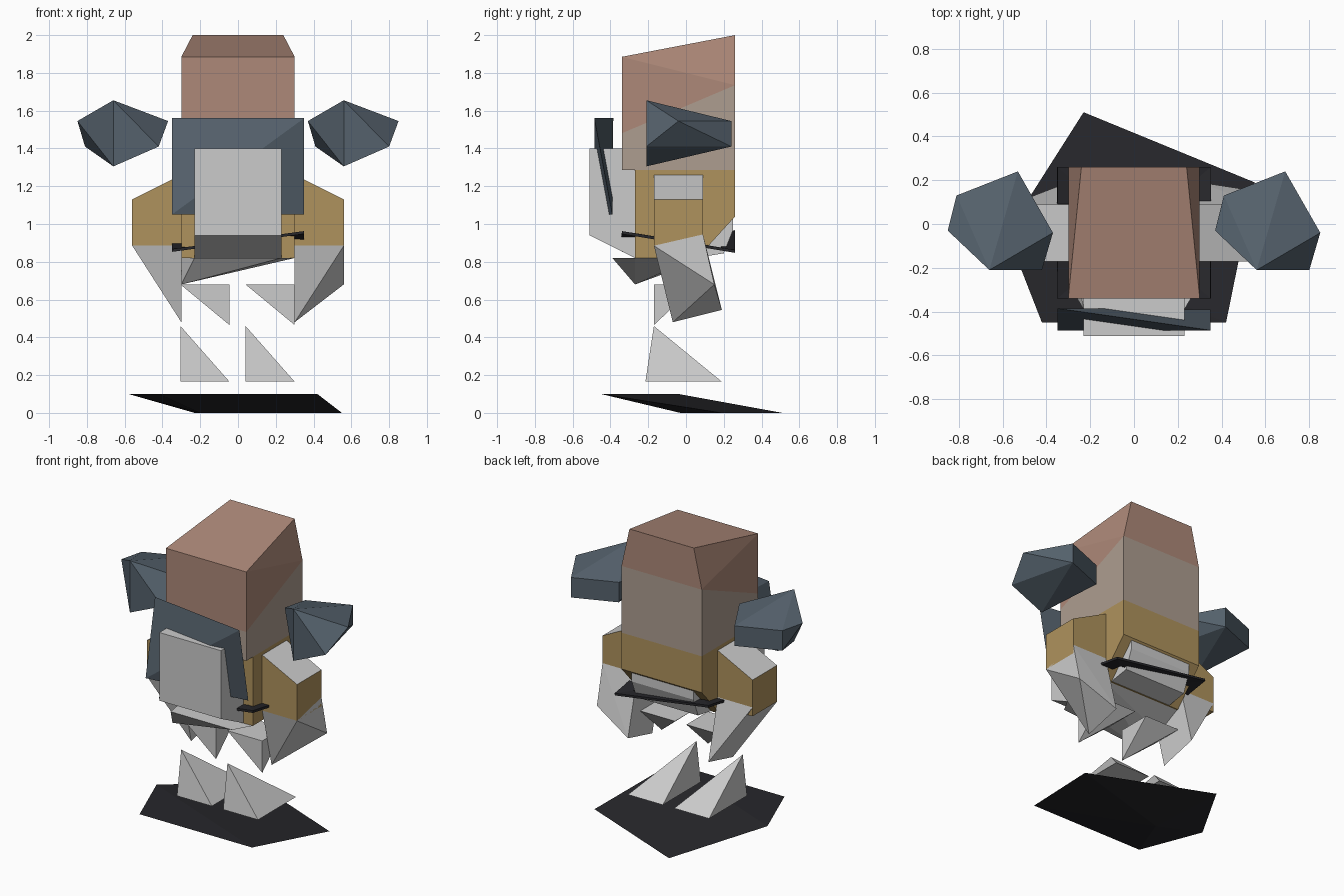
import bpy, bmesh
from mathutils import Vector

if "Cube" in bpy.data.objects:
    bpy.data.objects.remove(bpy.data.objects["Cube"])


def mat(name, rgb):
    m = bpy.data.materials.new(name)
    m.diffuse_color = (*rgb, 1)
    m.use_nodes = True
    m.node_tree.nodes["Principled BSDF"].inputs["Base Color"].default_value = m.diffuse_color
    return m


SKIN = mat("skin", (0.42, 0.25, 0.19))
TAN = mat("tan", (0.42, 0.34, 0.28))
GOLD = mat("gold", (0.43, 0.29, 0.11))
SLATE = mat("slate", (0.09, 0.12, 0.15))
BLACK = mat("black", (0.02, 0.02, 0.024))


def finish(name, bm, mats):
    bmesh.ops.recalc_face_normals(bm, faces=bm.faces[:])
    me = bpy.data.meshes.new(name)
    bm.to_mesh(me)
    bm.free()
    for m in mats:
        me.materials.append(m)
    ob = bpy.data.objects.new(name, me)
    bpy.context.collection.objects.link(ob)
    return ob


def hull_bm(points, offset=(0, 0, 0)):
    bm = bmesh.new()
    for p in points:
        bm.verts.new(Vector(p) + Vector(offset))
    bmesh.ops.convex_hull(bm, input=bm.verts[:])
    bmesh.ops.delete(bm, geom=[v for v in bm.verts if not v.link_faces], context='VERTS')
    return bm


def hull(name, points, *mats, offset=(0, 0, 0)):
    return finish(name, hull_bm(points, offset), mats)


def both(half, yz):
    """Extrude a yz outline between x = -half and x = half."""
    return [(s * half, y, z) for y, z in yz for s in (-1, 1)]


# Ground plate
hull("base_plate", [(-.58, -.04, .1), (-.42, -.45, .1), (.42, -.45, .1),
                    (.55, .19, 0), (-.23, .51, 0), (-.2, -.03, 0)], BLACK)

# Boots, knees and fists are shifted copies, not mirrored
boot = [(.04, -.215, .165), (.3, -.215, .165), (.3, .19, .165), (.04, .19, .165), (.04, -.17, .46)]
knee = [(.04, -.17, .68), (.3, -.17, .68), (.3, .06, .68), (.04, .06, .68), (.3, -.17, .465)]
fist = [(.56, -.21, 1.655), (.56, -.21, 1.305), (.37, -.03, 1.545), (.85, -.04, 1.545),
        (.69, .24, 1.545), (.69, .24, 1.41), (.41, .13, 1.545), (.41, .13, 1.41), (.8, -.21, 1.41)]
for side, dx in (("right", 0), ("left", -1)):
    hull(side + "_boot", boot, offset=(dx * .345, 0, 0))
    hull(side + "_knee", knee, offset=(dx * .345, 0, 0))
    hull(side + "_fist", fist, SLATE, offset=(dx * 1.22, 0, 0))

# Hip guards and gold arm blocks
guard = [(.3, -.17, .885), (.56, -.17, .885), (.3, .09, .945), (.56, .09, .945),
         (.3, -.07, .48), (.3, .19, .545)]
arm = [(x, y, z) for y in (-.17, .09)
       for x, z in ((.3, .885), (.56, .885), (.56, 1.13), (.3, 1.26))]
for side, s in (("right", 1), ("left", -1)):
    pts = guard + ([(.56, .15, .68)] if s > 0 else [])
    hull(side + "_hip_guard", [(s * x, y, z) for x, y, z in pts])
    ob = hull(side + "_arm_block", [(s * x, y, z) for x, y, z in arm], GOLD, None)
    for f in ob.data.polygons:
        if f.normal.z > .5:
            f.material_index = 1   # grey sloping top

# Gold lower torso
hull("lower_torso", both(.3, [(-.27, .82), (-.27, 1.285), (.26, 1.285), (.26, 1.04), (.06, .82)]), GOLD)

# Head block, split into skin above and tan below
bm = hull_bm(both(.3, [(-.34, 1.285), (-.34, 1.885), (.26, 1.735), (.26, 1.285)])
             + [(-.24, .26, 2), (.24, .26, 2)])
co, no = Vector((0, -.34, 1.48)), Vector((0, -.255, .6)).normalized()
bmesh.ops.bisect_plane(bm, geom=bm.verts[:] + bm.edges[:] + bm.faces[:], plane_co=co, plane_no=no)
for f in bm.faces:
    f.material_index = 0 if (f.calc_center_median() - co).dot(no) > 0 else 1
finish("head_block", bm, [SKIN, TAN])

# Twisted chest plate and grey front panel
hull("chest_plate", [(-.35, -.385, 1.56), (.35, -.485, 1.56),
                     (-.35, -.485, 1.05), (.35, -.39, 1.05)], SLATE)
hull("front_panel", both(.23, [(-.51, 1.4), (-.51, .94), (-.27, .82), (-.27, 1.28), (-.34, 1.4)]))

# Pelvis and seat
hull("pelvis", [(-.23, -.39, .82), (.23, -.39, .82), (-.3, -.27, .68), (-.3, -.12, .735),
                (.3, -.27, .82), (.3, .05, .82), (-.3, .05, .82)])
hull("seat", both(.23, [(.25, 1.03), (.25, .97), (.2, .845), (.05, .82), (.05, 1.03)]))

# Twisted belt frame
bm = bmesh.new()
corners = [Vector(c) for c in ((-.35, -.34, .86), (.35, -.34, .955), (.35, .26, .855), (-.35, .26, .96))]
mid = sum(corners, Vector()) / 4
outer = [bm.verts.new(c) for c in corners]
inner = [bm.verts.new(c.lerp(mid, .25)) for c in corners]
for i in range(4):
    j = (i + 1) % 4
    bm.faces.new((outer[i], outer[j], inner[j], inner[i]))
belt = finish("belt", bm, [BLACK])
sol = belt.modifiers.new("thickness", 'SOLIDIFY')
sol.thickness = .015
sol.offset = 0
